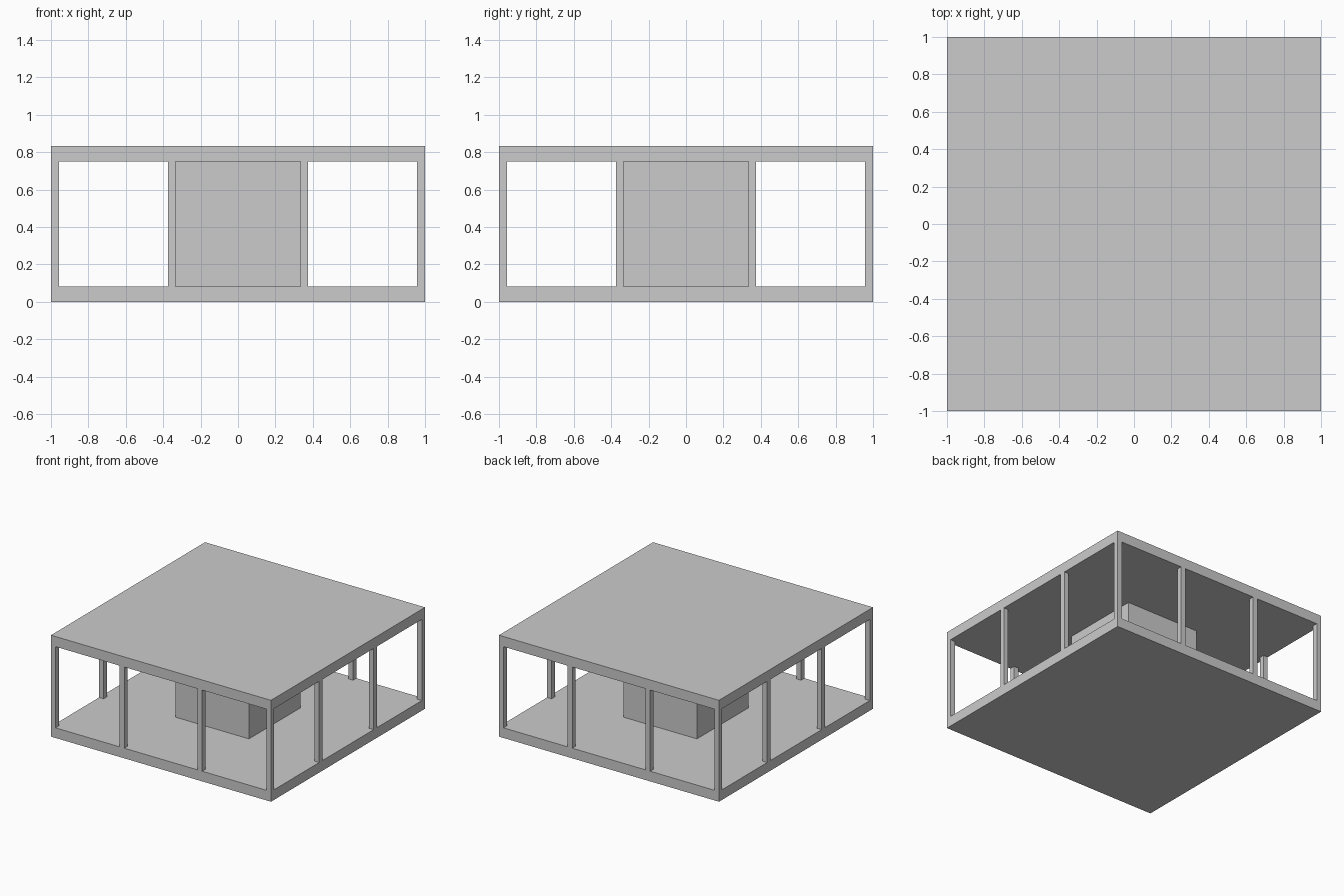
import bpy

if "Cube" in bpy.data.objects:
    bpy.data.objects.remove(bpy.data.objects["Cube"])

SLAB = 1 / 12      # slab thickness
POST = 1 / 24      # column width
TOP = 0.75         # underside of roof
CORE = 1 / 3       # half width of core


def box(name, lo, hi):
    """Axis-aligned box between two corners."""
    bpy.ops.mesh.primitive_cube_add(size=1, location=[(a + b) / 2 for a, b in zip(lo, hi)])
    ob = bpy.context.object
    ob.name = name
    ob.scale = [b - a for a, b in zip(lo, hi)]
    bpy.ops.object.transform_apply(location=False, rotation=False, scale=True)
    return ob


# Floor, roof and central core
box("floor_slab", (-1, -1, 0), (1, 1, SLAB))
box("roof_slab", (-1, -1, TOP), (1, 1, TOP + SLAB))
box("central_core", (-CORE, -CORE, SLAB), (CORE, CORE, TOP))

# Square columns around the perimeter, flush with the slab edges
edge = 1 - POST / 2
inner = CORE + POST / 2
stops = (-edge, -inner, inner, edge)
h = POST / 2
for x in stops:
    for y in stops:
        if edge in (abs(x), abs(y)):
            kind = "corner_column" if abs(x) == abs(y) else "side_column"
            box(kind, (x - h, y - h, SLAB), (x + h, y + h, TOP))
